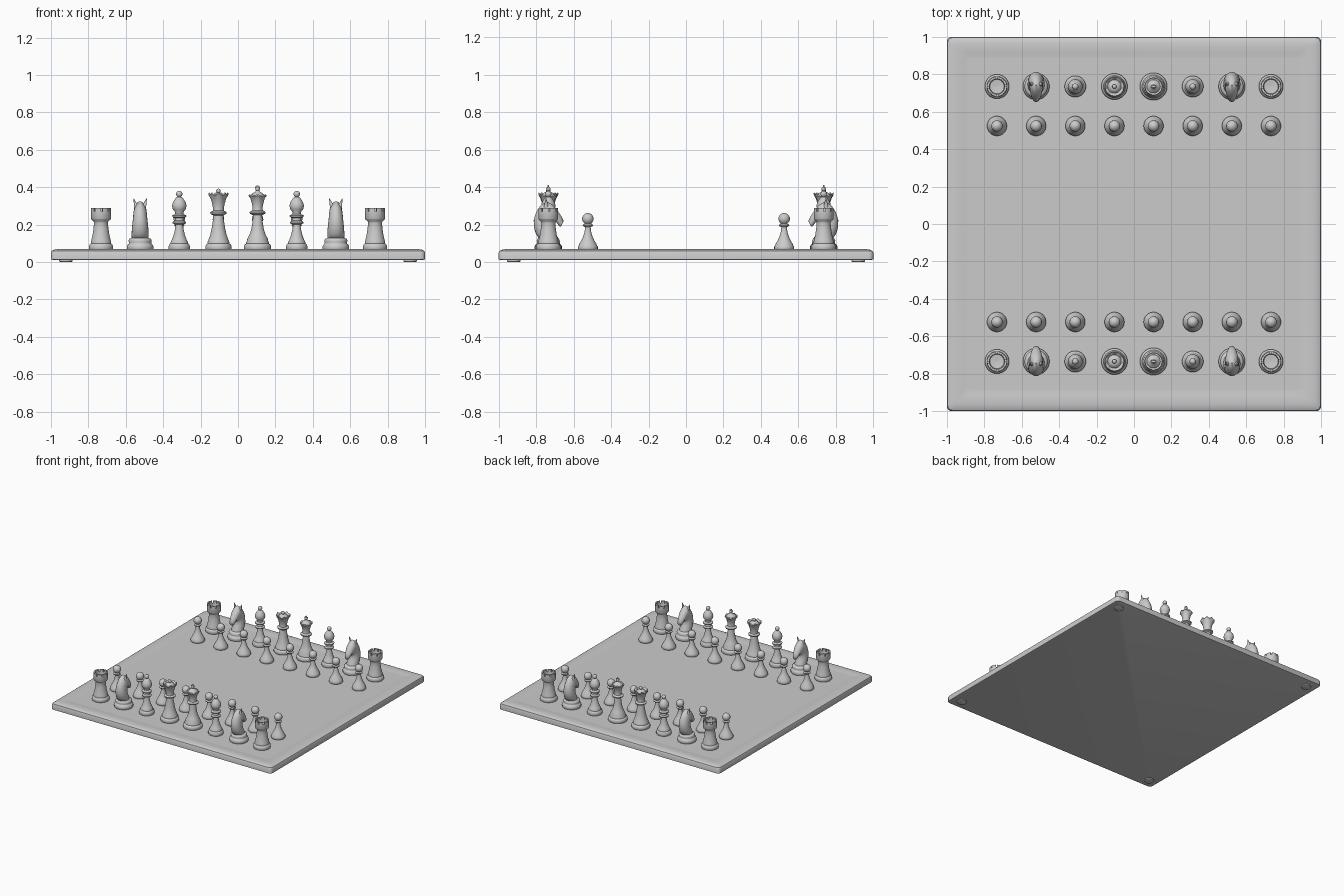
import bpy, bmesh, math
from mathutils import Vector

if "Cube" in bpy.data.objects:
    bpy.data.objects.remove(bpy.data.objects["Cube"])

grey = bpy.data.materials.new("plain grey")
grey.diffuse_color = (0.6, 0.6, 0.6, 1)
grey.use_nodes = True
grey.node_tree.nodes["Principled BSDF"].inputs["Base Color"].default_value = grey.diffuse_color
SEG = 40
TOP = 0.064  # playing surface height


def finish(name, bm, angle=45):
    bmesh.ops.recalc_face_normals(bm, faces=bm.faces)
    mesh = bpy.data.meshes.new(name)
    bm.to_mesh(mesh)
    bm.free()
    mesh.materials.append(grey)
    ob = bpy.data.objects.new(name, mesh)
    bpy.context.collection.objects.link(ob)
    bpy.ops.object.select_all(action='DESELECT')
    ob.select_set(True)
    bpy.context.view_layer.objects.active = ob
    bpy.ops.object.shade_smooth_by_angle(angle=math.radians(angle))
    return ob


def loft(bm, rings):
    """Skin a list of closed point loops and cap both ends."""
    loops = [[bm.verts.new(p) for p in ring] for ring in rings]
    n = len(loops[0])
    for a, b in zip(loops, loops[1:]):
        for i in range(n):
            j = (i + 1) % n
            bm.faces.new((a[i], a[j], b[j], b[i]))
    bm.faces.new(loops[0][::-1])
    bm.faces.new(loops[-1])
    return loops


def lathe(bm, profile):
    return loft(bm, [[(r * math.cos(2 * math.pi * i / SEG), r * math.sin(2 * math.pi * i / SEG), z)
                      for i in range(SEG)] for r, z in profile])


def ball(z, r, start=-60):
    """Profile points of a ball, from a neck up to its pole."""
    return [(max(r * math.cos(math.radians(a)), 0.0008), z + r * math.sin(math.radians(a)))
            for a in (start, -35, -10, 15, 40, 65, 89)]


def foot(r):
    """Stepped turned base shared by the pieces, scaled to radius r."""
    return [(r * .96, 0), (r, .005), (r, .02), (r * .94, .029), (r * .84, .034), (r * .84, .04)]


# Pawn
bm = bmesh.new()
lathe(bm, [(.05, 0), (.053, .005), (.053, .018), (.047, .028), (.044, .036), (.034, .052),
           (.024, .075), (.017, .1), (.015, .122), (.026, .128), (.028, .134), (.018, .141)]
      + ball(.167, .031))
pawn = finish("pawn", bm)

# Rook with a notched battlement
bm = bmesh.new()
lathe(bm, foot(.065) + [(.052, .052), (.045, .08), (.04, .115), (.037, .145), (.039, .152),
                        (.05, .162), (.053, .168), (.053, .207), (.041, .207), (.038, .185), (.001, .18)])
rim = []
for f in bm.faces:
    c = f.calc_center_median()
    if abs(c.z - .207) < .001:
        if int((math.atan2(c.y, c.x) % (2 * math.pi)) / (2 * math.pi) * SEG) % 5:
            rim.append(f)
out = bmesh.ops.extrude_face_region(bm, geom=rim)
bmesh.ops.translate(bm, vec=(0, 0, .018), verts=[v for v in out["geom"] if isinstance(v, bmesh.types.BMVert)])
bmesh.ops.delete(bm, geom=rim, context='FACES')
rook = finish("rook", bm)

# Bishop
bm = bmesh.new()
lathe(bm, foot(.057) + [(.04, .054), (.03, .08), (.022, .115), (.02, .135), (.035, .142), (.036, .15),
                        (.024, .157), (.022, .17), (.037, .177), (.038, .185), (.022, .192),
                        (.022, .202), (.034, .217), (.039, .235), (.034, .255), (.022, .274), (.012, .284)]
      + ball(.299, .017))
bishop = finish("bishop", bm)


def crowned(name, profile, first, count, points, rise):
    """Turned piece whose crown rim rises and falls in points."""
    bm = bmesh.new()
    loops = lathe(bm, profile)
    for loop in loops[first:first + count]:
        for i, v in enumerate(loop):
            v.co.z += rise * math.cos(2 * math.pi * i * points / SEG)
    return finish(name, bm)


# Queen
body = foot(.07) + [(.055, .05), (.052, .058), (.044, .08), (.036, .115), (.029, .16), (.027, .185),
                    (.042, .193), (.044, .202), (.03, .21), (.029, .222), (.034, .25), (.042, .275)]
queen = crowned("queen", body + [(.054, .296), (.05, .302), (.036, .288), (.028, .299), (.014, .307)]
                + ball(.316, .012), len(body), 2, 8, .006)

# King with a cross finial
body = foot(.073) + [(.056, .05), (.055, .06), (.044, .08), (.034, .11), (.027, .15), (.024, .186),
                     (.041, .194), (.043, .203), (.028, .212), (.026, .225), (.031, .25), (.038, .275)]
king = crowned("king", body + [(.048, .288), (.045, .295), (.036, .292), (.026, .304), (.011, .312), (.009, .317)]
               + ball(.326, .012), len(body), 2, 8, .003)
bm = bmesh.new()
bm.from_mesh(king.data)
for size, z in (((.009, .009, .03), .331), ((.027, .009, .009), .334)):
    cube = bmesh.ops.create_cube(bm, size=1)["verts"]
    bmesh.ops.scale(bm, vec=size, verts=cube)
    bmesh.ops.translate(bm, vec=(0, 0, z), verts=cube)
bm.to_mesh(king.data)
bm.free()

# Knight: turned base, lofted neck and head facing +y, ears
bm = bmesh.new()
lathe(bm, foot(.071) + [(.062, .05), (.057, .06), (.045, .066)])
# back y, back z, front y, front z, half width
sections = [(-.045, .055, .045, .055, .044), (-.066, .085, .037, .08, .046), (-.077, .12, .024, .108, .044),
            (-.078, .16, .018, .13, .041), (-.066, .2, .02, .145, .038), (-.042, .238, .027, .152, .036),
            (-.008, .26, .036, .152, .034), (.025, .24, .046, .145, .031), (.05, .21, .053, .135, .026),
            (.07, .18, .06, .125, .021), (.082, .155, .067, .125, .015)]
rings = []
for yb, zb, yf, zf, w in sections:
    back, front = Vector((0, yb, zb)), Vector((0, yf, zf))
    mid, half = (back + front) / 2, (front - back) / 2
    rings.append([mid + half * math.cos(a) + Vector((w * math.sin(a), 0, 0))
                  for a in (2 * math.pi * i / 20 for i in range(20))])
loft(bm, rings)
for s in (-1, 1):
    ear = bmesh.ops.create_cone(bm, cap_ends=True, segments=10, radius1=.017, radius2=.001, depth=.06)["verts"]
    for v in ear:
        v.co.x += s * (.025 + v.co.z * .35)
        v.co.y -= .012
        v.co.z += .247
knight = finish("knight", bm, 60)

# Set out both sides; the far side faces the near one
order = (rook, knight, bishop, queen, king, bishop, knight, rook)
placed = set()
for side, label in ((-1, "near"), (1, "far")):
    for row, y in (("back", .735), ("pawn", .524)):
        for i in range(8):
            src = order[i] if row == "back" else pawn
            kind = src.data.name
            if kind in placed:
                ob = src.copy()
                bpy.context.collection.objects.link(ob)
            else:
                ob = src
                placed.add(kind)
            ob.name = f"{label}_{kind}_{i + 1}"
            ob.location = ((i - 3.5) * .2093, side * y, TOP)
            ob.rotation_euler.z = math.pi if side > 0 else 0

# Board: rounded square with a raised, softened rim
bm = bmesh.new()
rings = []
for h, z in ((.99, .011), (1, .014), (1, .05), (.996, .059), (.985, .065), (.965, .0685), (.94, .069),
             (.915, .067), (.895, .064), (.885, TOP)):
    c = h - .025
    rings.append([(sx * c + .025 * math.cos(math.radians(q * 90 + a)),
                   sy * c + .025 * math.sin(math.radians(q * 90 + a)), z)
                  for q, (sx, sy) in enumerate(((1, 1), (-1, 1), (-1, -1), (1, -1)))
                  for a in (0, 22.5, 45, 67.5, 90)])
loft(bm, rings)
finish("board", bm, 35)

# Feet under the corners
for x in (-.92, .92):
    for y in (-.92, .92):
        bm = bmesh.new()
        lathe(bm, [(.03, 0), (.036, .003), (.036, .012)])
        finish("board_foot", bm).location = (x, y, 0)
